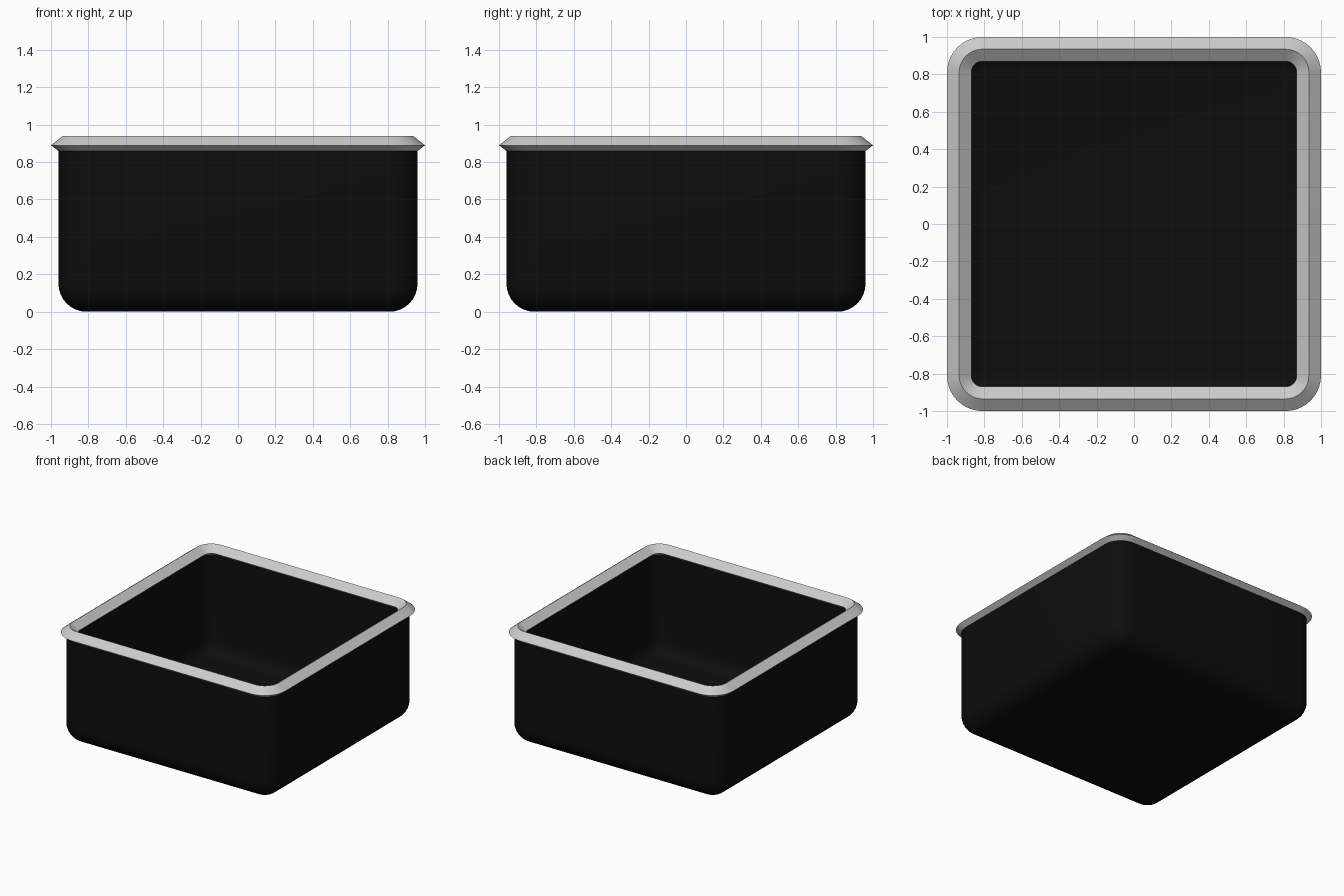
import bpy, bmesh, math

if "Cube" in bpy.data.objects:
    bpy.data.objects.remove(bpy.data.objects["Cube"])

CORNER = 0.81      # centre of the plan corner arcs
SEGS = 10          # segments per corner


def loft(name, profile, closed=False, angle=35):
    """Sweep a (radius, z) profile around a rounded square."""
    bm = bmesh.new()
    rings = []
    for r, z in profile:
        ring = []
        for k in range(4):
            mid = math.radians(45 + 90 * k)
            cx = CORNER * math.copysign(1, math.cos(mid))
            cy = CORNER * math.copysign(1, math.sin(mid))
            for i in range(SEGS + 1):
                a = math.radians(90 * k + 90 * i / SEGS)
                ring.append(bm.verts.new((cx + r * math.cos(a), cy + r * math.sin(a), z)))
        rings.append(ring)
    n = len(rings[0])
    pairs = list(zip(rings, rings[1:]))
    if closed:
        pairs.append((rings[-1], rings[0]))
    else:
        bm.faces.new(rings[0][::-1])
        bm.faces.new(rings[-1])
    for a, b in pairs:
        for i in range(n):
            j = (i + 1) % n
            bm.faces.new((a[i], a[j], b[j], b[i]))
    bmesh.ops.remove_doubles(bm, verts=bm.verts, dist=0.0005)
    bmesh.ops.recalc_face_normals(bm, faces=bm.faces)
    mesh = bpy.data.meshes.new(name)
    bm.to_mesh(mesh)
    bm.free()
    ob = bpy.data.objects.new(name, mesh)
    bpy.context.collection.objects.link(ob)
    bpy.ops.object.select_all(action='DESELECT')
    ob.select_set(True)
    bpy.context.view_layer.objects.active = ob
    bpy.ops.object.shade_smooth_by_angle(angle=math.radians(angle))
    return ob


def quarter(r, z):
    """Rounded floor edge, from the floor centre line out to the wall."""
    return [(r * math.sin(math.pi / 2 * i / 8), z - r * math.cos(math.pi / 2 * i / 8))
            for i in range(9)]


# Tub: outer skin up to the lip, then inner skin down to the floor
outer = quarter(0.15, 0.15) + [(0.15, 0.89)]
inner = [(0.10, 0.89)] + quarter(0.10, 0.15)[::-1]
tub = loft("tub", outer + inner)
black = bpy.data.materials.new("black")
black.diffuse_color = (0.004, 0.004, 0.004, 1)
black.use_nodes = True
black.node_tree.nodes["Principled BSDF"].inputs["Base Color"].default_value = black.diffuse_color
tub.data.materials.append(black)

# Rim: diamond section around the lip
loft("rim", [(0.19, 0.89), (0.125, 0.94), (0.06, 0.89), (0.125, 0.84)], closed=True)
